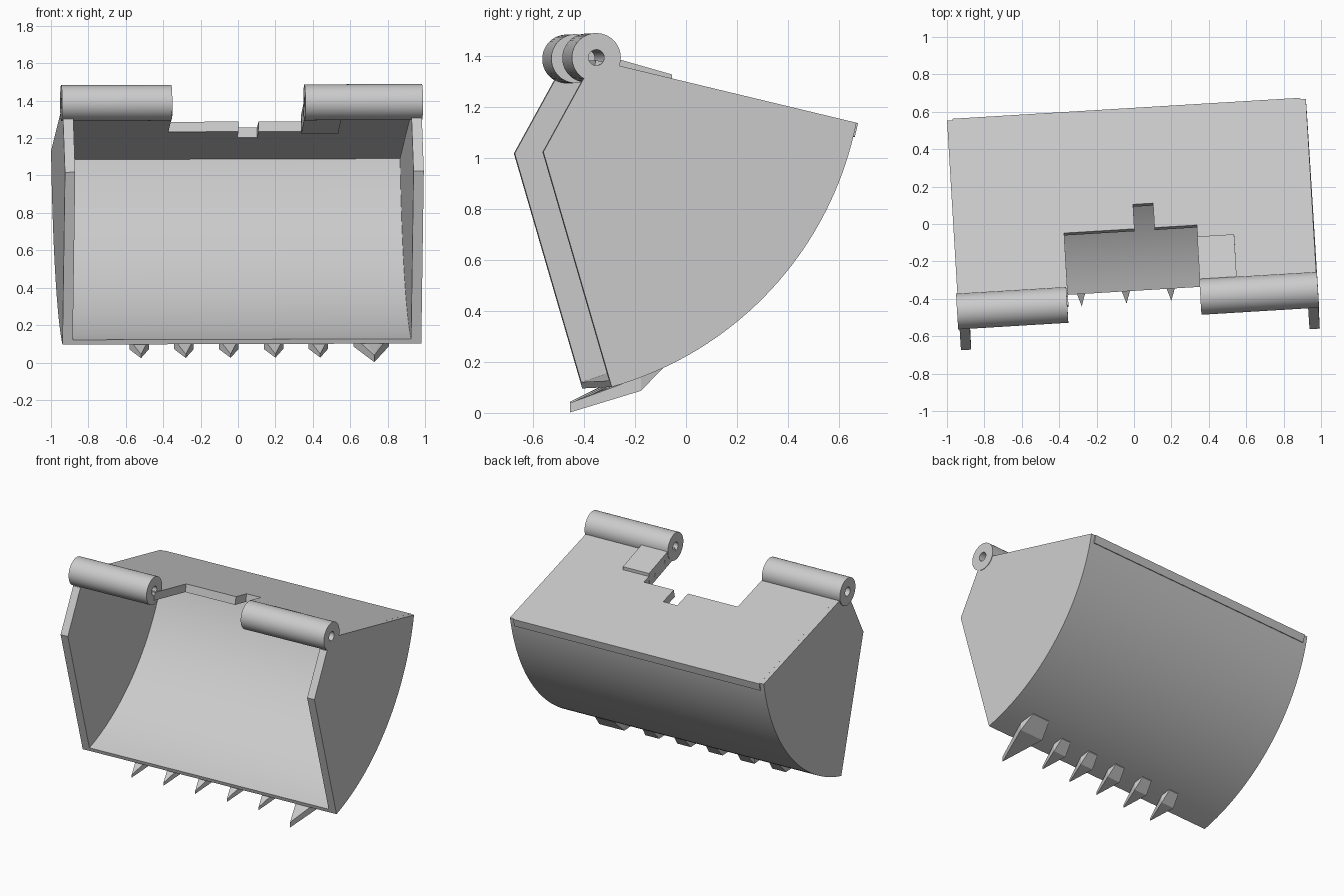
import bpy, bmesh, math
from mathutils import Matrix, Vector

cube = bpy.data.objects.get("Cube")
if cube:
    bpy.data.objects.remove(cube, do_unlink=True)

# The whole bucket stands slightly turned
POSE = Matrix.Rotation(math.radians(3.45), 4, 'Z') @ Matrix.Rotation(-0.003, 4, 'Y')
HALF = 0.961                      # half width
PLATE = 0.055                     # plate thickness
ARC_Y, ARC_Z, ARC_R = -0.713, 1.40, 1.351
PIN_Y, PIN_Z, PIN_R = -0.41, 1.39, 0.096

steel = bpy.data.materials.new("grey_steel")
steel.use_nodes = True
steel.diffuse_color = (0.6, 0.6, 0.6, 1)
steel.node_tree.nodes["Principled BSDF"].inputs["Base Color"].default_value = (0.6, 0.6, 0.6, 1)


def finish(name, bm, smooth=False):
    bmesh.ops.recalc_face_normals(bm, faces=bm.faces)
    bm.transform(POSE)
    mesh = bpy.data.meshes.new(name)
    bm.to_mesh(mesh)
    bm.free()
    mesh.materials.append(steel)
    obj = bpy.data.objects.new(name, mesh)
    bpy.context.collection.objects.link(obj)
    if smooth:
        bpy.ops.object.select_all(action='DESELECT')
        obj.select_set(True)
        bpy.context.view_layer.objects.active = obj
        bpy.ops.object.shade_smooth_by_angle(angle=math.radians(30))
    return obj


def prism(name, points, offset, smooth=False):
    """Extrude a flat outline along an offset vector."""
    bm = bmesh.new()
    face = bm.faces.new([bm.verts.new(p) for p in points])
    new = bmesh.ops.extrude_face_region(bm, geom=[face], use_keep_orig=True)["geom"]
    verts = [g for g in new if isinstance(g, bmesh.types.BMVert)]
    bmesh.ops.translate(bm, verts=verts, vec=Vector(offset))
    return finish(name, bm, smooth)


def side_prism(name, profile, x0, x1, smooth=False):
    return prism(name, [(x0, y, z) for y, z in profile], (x1 - x0, 0, 0), smooth)


def arc(radius, start, end, steps=36):
    """Back curve from the lip to the top rear corner, given end angles."""
    angles = [start + (end - start) * i / steps for i in range(steps + 1)]
    return [(ARC_Y + radius * math.cos(a), ARC_Z + radius * math.sin(a)) for a in angles]


def top_z(y):
    return 1.133 - 0.2395 * (y - 0.62)


LIP = math.atan2(0.10 - ARC_Z, -0.35 - ARC_Y)
REAR = math.atan2(1.133 - ARC_Z, 0.62 - ARC_Y)

# Curved shell
outer = arc(ARC_R, LIP, REAR)
inner = arc(ARC_R - 0.026, LIP, REAR)
side_prism("curved_shell", outer + inner[::-1], -HALF + 0.03, HALF - 0.03, True)

# Side plates
cheek = outer + [(-0.32, top_z(-0.32)), (-0.37, 1.34), (-0.461, 1.305), (-0.618, 1.02)]
for side, s in (("left", 1), ("right", -1)):
    side_prism(side + "_side_plate", cheek, s * HALF, s * (HALF - PLATE))

# Top plate with the stepped cutout
edge = HALF - 0.03
plan = [(-edge, 0.62), (-edge, PIN_Y), (-0.372, PIN_Y), (-0.372, -0.026),
        (0.005, -0.026), (0.005, 0.105), (0.112, 0.105), (0.112, -0.026),
        (0.339, -0.026), (0.339, PIN_Y), (edge, PIN_Y), (edge, 0.62)]
prism("top_plate", [(x, y, top_z(y)) for x, y in plan],
      (0, -0.233 * PLATE, -0.9725 * PLATE))


# Hinge barrels with a bore
def barrel(name, x0, x1, bore=0.031):
    bm = bmesh.new()
    ring = [bm.verts.new((x, PIN_Y, PIN_Z + r))
            for x, r in ((x0, bore), (x1, bore), (x1, PIN_R), (x0, PIN_R))]
    edges = [bm.edges.new((ring[i], ring[(i + 1) % 4])) for i in range(4)]
    bmesh.ops.spin(bm, geom=ring + edges, cent=(0, PIN_Y, PIN_Z), axis=(1, 0, 0),
                   angle=math.tau, steps=48)
    bmesh.ops.remove_doubles(bm, verts=bm.verts, dist=0.0005)
    finish(name, bm, True)


barrel("right_hinge_barrel", -0.968, -0.378)
barrel("left_hinge_barrel", 0.335, 0.965)

# Reinforcing block beside the left barrel, with two small holes
block = side_prism("hinge_block", [(-0.35, 1.40), (-0.087, 1.325), (-0.092, 1.222),
                                   (-0.38, 1.305)], 0.337, 0.535)
bm = bmesh.new()
for y, z in ((-0.27, 1.33), (-0.15, 1.29)):
    spot = Matrix.Translation((0.337, y, z)) @ Matrix.Rotation(math.pi / 2, 4, 'Y')
    bmesh.ops.create_cone(bm, cap_ends=True, segments=16, radius1=0.014,
                          radius2=0.014, depth=0.06, matrix=spot)
cutter = finish("hole_cutter", bm)
cutter.hide_render = True
cutter.hide_set(True)
cut = block.modifiers.new("holes", 'BOOLEAN')
cut.operation = 'DIFFERENCE'
cut.object = cutter
bpy.context.view_layer.objects.active = block
bpy.ops.object.modifier_apply(modifier=cut.name)
bpy.data.objects.remove(cutter, do_unlink=True)


# Teeth: pointed wedges under the lip
def tooth(name, x, half, tip, heel, rear):
    """tip, heel and rear are (y, bottom z, top z)."""
    bm = bmesh.new()
    for (y, low, high), w in ((tip, 0), (heel, half), (rear, half * 0.75)):
        for s in ((-1, 1) if w else (0,)):
            for z in (low, high):
                bm.verts.new((x + s * w, y, z))
    hull = bmesh.ops.convex_hull(bm, input=bm.verts)
    loose = [v for v in hull["geom_interior"] if isinstance(v, bmesh.types.BMVert)]
    bmesh.ops.delete(bm, geom=loose, context='VERTS')
    finish(name, bm)


for i in range(5):
    tooth("tooth_%d" % (i + 1), -0.545 + 0.24 * i, 0.052, (-0.423, 0.025, 0.045),
          (-0.26, 0.072, 0.125), (-0.2, 0.145, 0.152))
tooth("large_tooth", 0.70, 0.095, (-0.497, 0.0, 0.037),
      (-0.225, 0.084, 0.138), (-0.135, 0.175, 0.182))
